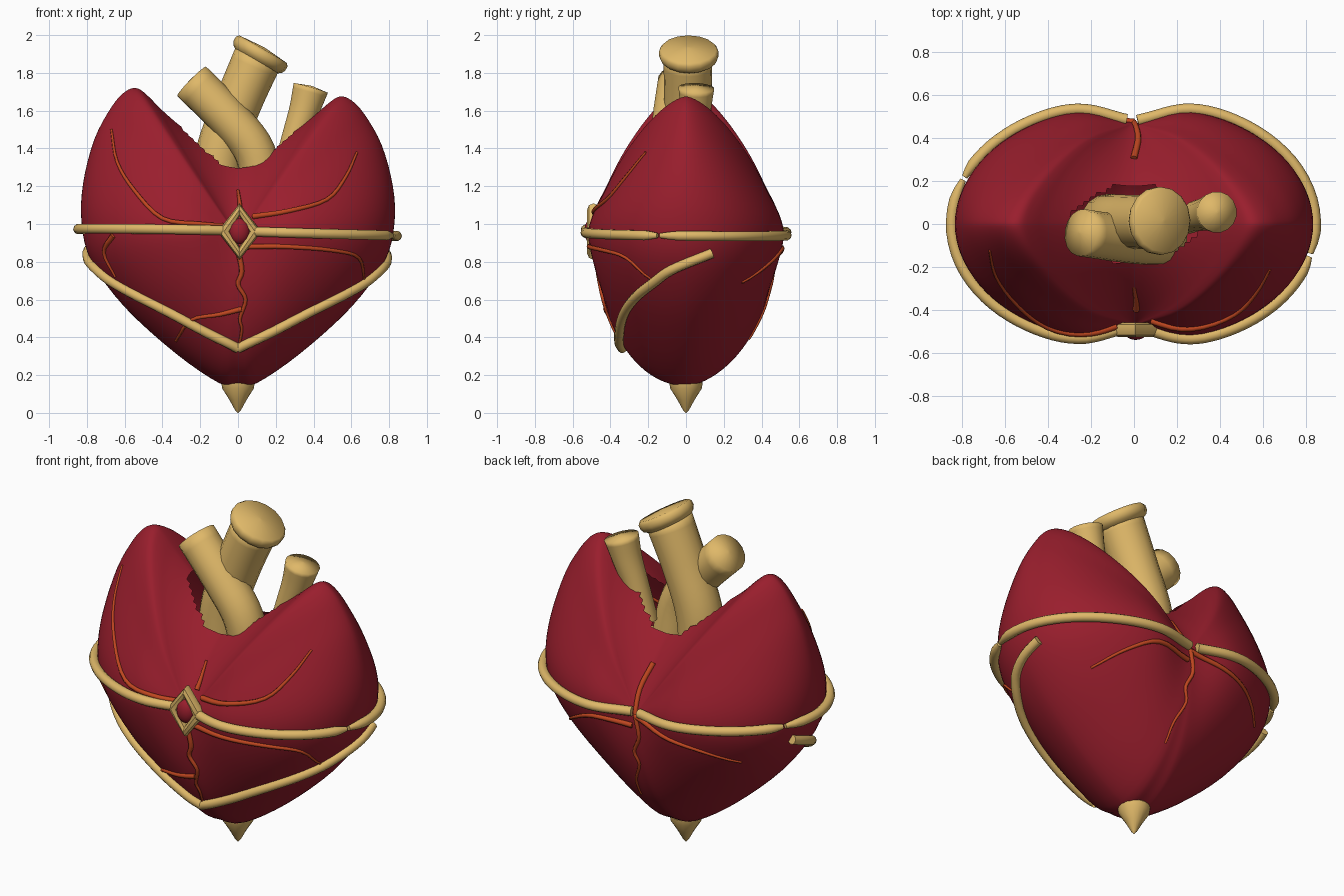
import bpy, bmesh
from math import sin, cos, pi, radians, exp, hypot
from mathutils import Vector
from mathutils.bvhtree import BVHTree

if "Cube" in bpy.data.objects:
    bpy.data.objects.remove(bpy.data.objects["Cube"])


def material(name, color):
    m = bpy.data.materials.new(name)
    m.use_nodes = True
    m.diffuse_color = (*color, 1)
    m.node_tree.nodes["Principled BSDF"].inputs["Base Color"].default_value = (*color, 1)
    return m


RED = material("deep red", (0.32, 0.013, 0.026))
GOLD = material("gold", (0.74, 0.48, 0.14))
ORANGE = material("vein orange", (0.52, 0.062, 0.014))


def finish(obj, angle=40):
    bpy.ops.object.select_all(action='DESELECT')
    obj.select_set(True)
    bpy.context.view_layer.objects.active = obj
    if obj.type == 'CURVE':
        bpy.ops.object.convert(target='MESH')
    bpy.ops.object.shade_smooth_by_angle(angle=radians(angle))


def mesh_object(name, bm, mat):
    bmesh.ops.recalc_face_normals(bm, faces=bm.faces)
    me = bpy.data.meshes.new(name)
    bm.to_mesh(me)
    bm.free()
    me.materials.append(mat)
    obj = bpy.data.objects.new(name, me)
    bpy.context.collection.objects.link(obj)
    return obj


def smooth_path(points, steps):
    """Catmull-Rom curve through the points."""
    p = [Vector(q) for q in points]
    p = [p[0] * 2 - p[1]] + p + [p[-1] * 2 - p[-2]]
    out = []
    for a, b, c, d in zip(p, p[1:], p[2:], p[3:]):
        for i in range(steps):
            t = i / steps
            out.append(0.5 * (2 * b + (c - a) * t + (2 * a - 5 * b + 4 * c - d) * t ** 2
                              + (3 * b - a - 3 * c + d) * t ** 3))
    return out + [p[-2]]


def tube(name, points, radii, mat, cyclic=False, sides=3, angle=40):
    cu = bpy.data.curves.new(name, 'CURVE')
    cu.dimensions = '3D'
    cu.bevel_depth = 1
    cu.bevel_resolution = sides
    cu.use_fill_caps = True
    sp = cu.splines.new('POLY')
    sp.points.add(len(points) - 1)
    sp.use_cyclic_u = cyclic
    for pt, co, r in zip(sp.points, points, radii):
        pt.co = (*co, 1)
        pt.radius = r
    cu.materials.append(mat)
    obj = bpy.data.objects.new(name, cu)
    bpy.context.collection.objects.link(obj)
    finish(obj, angle)


# Heart body: a front outline inflated forwards and backwards
MID = 0.93
half = [(0, .145), (.1, .158), (.33, .315), (.6, .56), (.775, .8), (.828, 1.0), (.82, 1.2),
        (.76, 1.42), (.67, 1.58), (.6, 1.655), (.54, 1.675), (.48, 1.64), (.4, 1.57),
        (.3, 1.495), (.2, 1.44), (.1, 1.405), (0, 1.39)]
right = smooth_path(half, 4)
outline = right + [Vector((-p.x, p.y)) for p in reversed(right[1:-1])]


def body_point(p, s, side):
    dx, dz = p.x, p.y - MID
    up = dz / hypot(dx, dz)
    w = min(1, abs(up) / 0.9)
    w = w * w * (3 - 2 * w)
    if up > 0:
        power, root = 2.2 - 1.12 * w, .5 + .15 * w
    else:
        power, root = 2.2, .5 + (.1 * w if side > 0 else 0)
    x, z = dx * s, dz * s
    crease = .17 * min(1, max(0, 1 + z / .7))
    lobe = 1 + crease * (1 - exp(-(x / .18) ** 2))
    y = .47 * lobe * max(0, 1 - s ** power) ** root
    if x < 0 and z > 0:
        z *= 1 + .06 * min(1, -x / .5)
    return x, side * y, z + MID


RINGS, OPEN_RING = 24, 14
bm = bmesh.new()
rim = [bm.verts.new(body_point(p, 1, 0)) for p in outline]
for side in (-1, 1):
    rings = [[bm.verts.new(body_point(p, sin(pi / 2 * i / RINGS), side)) for p in outline]
             for i in range(1, RINGS)] + [rim]
    centre = bm.verts.new((0, side * .47, MID))
    for j, p in enumerate(outline):
        k = (j + 1) % len(outline)
        # The valley stays open where the vessels enter
        mid_x = abs(p.x + outline[k].x) / 2
        first_open = OPEN_RING + int(7 * (mid_x / .3) ** 2) if p.y > MID and mid_x < .3 else RINGS
        bm.faces.new((centre, rings[0][j], rings[0][k]))
        for i, (a, b) in enumerate(zip(rings, rings[1:]), 1):
            if i < first_open:
                bm.faces.new((a[j], b[j], b[k], a[k]))
bmesh.ops.delete(bm, geom=[v for v in bm.verts if not v.link_faces], context='VERTS')
bm.normal_update()
surface = BVHTree.FromBMesh(bm)
finish(mesh_object("heart_body", bm, RED), 75)


def on_face(x, z, side):
    """Point on the front (-1) or back (1) surface."""
    hit = surface.ray_cast(Vector((x, 3 * side, z)), Vector((0, -side, 0)))[0]
    return hit or surface.find_nearest(Vector((x, 0, z)))[0]


def around(angle, z, lift):
    """Point around the body, angle in degrees from the front."""
    d = Vector((sin(radians(angle)), -cos(radians(angle)), 0))
    hit = surface.ray_cast(d * 3 + Vector((0, 0, z)), -d)[0]
    return hit + d * lift


# Surface veins, thinning towards the far end
front_veins = {
    "upper_right": [(-.08, .99), (-.2, 1.0), (-.4, 1.03), (-.55, 1.18), (-.64, 1.33), (-.67, 1.5)],
    "upper_left": [(.08, 1.04), (.27, 1.07), (.47, 1.13), (.57, 1.25), (.63, 1.38)],
    "upper_middle": [(.01, 1.05), (.01, 1.1), (0, 1.18)],
    "lower_left": [(.05, .88), (.25, .88), (.5, .86), (.64, .82), (.67, .7)],
    "lower_middle": [(0, .86), (.02, .75), (0, .68), (.04, .6), (.01, .5), (.02, .44), (0, .33)],
    "lower_right": [(.02, .55), (-.1, .52), (-.25, .49), (-.33, .38)],
    "side_right": [(-.66, .94), (-.71, .85), (-.65, .72)],
}
back_veins = {
    "middle": [(0, 1.17), (.02, 1.05), (0, .92), (-.02, .8), (.02, .7), (0, .62), (.05, .5), (.06, .39)],
    "left": [(.02, .86), (.25, .87), (.42, .79), (.55, .69)],
    "right": [(0, .92), (-.2, .87), (-.4, .82), (-.58, .74)],
}
for label, side, veins in (("front", -1, front_veins), ("back", 1, back_veins)):
    for name, pts in veins.items():
        path = [on_face(p.x, p.y, side) + Vector((0, side * .003, 0)) for p in smooth_path(pts, 4)]
        radii = [.016 - .010 * i / len(path) for i in range(len(path))]
        tube(f"{label}_vein_{name}", path, radii, ORANGE, sides=1, angle=70)

# Waist band in four lengths, pinched where they meet at the sides
for name, start, end in (("front_left", 9, 79.5), ("back_left", 80.5, 178),
                         ("front_right", -9, -104.5), ("back_right", -105.5, -176)):
    n = 28
    path, radii = [], []
    for i in range(n + 1):
        a = start + (end - start) * i / n
        z = .955 - .018 * sin(radians(a)) + .008 * cos(radians(a))
        path.append(around(a, z, .012 + .01 * abs(sin(radians(a)))))
        at_side = i if name.startswith("back") else n - i
        radii.append(.027 * min(1, .5 + .3 * at_side))
    tube("waist_band_" + name, path, radii, GOLD)

# Lower chevron band, one arm on each side
arm = smooth_path([(0, .34), (28, .43), (51, .54), (73, .67), (84, .755), (100, .845)], 6)
for name, sign in (("left", 1), ("right", -1)):
    path = [around(sign * p.x, p.y + (.02 * p.x / 100 if sign < 0 else 0), .014) for p in arm]
    tube("chevron_band_" + name, path, [.026] * len(path), GOLD)

# Jewel and diamond frame at the front
frame = [(.008, -.49, 1.075), (.09, -.49, .96), (.008, -.49, .845), (-.074, -.49, .96)]
tube("jewel_frame", frame, [.034] * 4, GOLD, cyclic=True, sides=2)
bm = bmesh.new()
bmesh.ops.create_uvsphere(bm, u_segments=20, v_segments=12, radius=1)
bmesh.ops.scale(bm, vec=(.054, .04, .068), verts=bm.verts)
bmesh.ops.translate(bm, vec=(.008, -.498, .962), verts=bm.verts)
finish(mesh_object("jewel", bm, RED))


# Vessels rising out of the valley, with softly shaded ends
def vessel(name, path, widths):
    cap = path[-1] + (path[-1] - path[-2]).normalized() * .012
    tube(name, path + [cap], widths + [.004], GOLD, sides=6, angle=120)


def curved_vessel(name, pts, radii):
    vessel(name, smooth_path(pts, 5), [v.x for v in smooth_path([(r, 0) for r in radii], 5)])


curved_vessel("main_vessel", [(-.12, .01, 1.15), (-.09, .01, 1.4), (0, .01, 1.64), (.105, .01, 1.88)],
              [.13, .128, .125, .13])
top, axis = Vector((.133, .015, 1.925)), Vector((.5, .01, .86)).normalized()
steps = [(-.075, .125), (-.06, .148), (-.04, .158), (-.015, .158), (0, .146)]
vessel("main_vessel_rim", [top + axis * d for d, r in steps], [r for d, r in steps])
curved_vessel("crossing_vessel",
              [(.14, -.07, 1.15), (.09, -.08, 1.38), (-.04, -.07, 1.55), (-.245, -.04, 1.755)],
              [.11, .11, .11, .11])
curved_vessel("small_vessel", [(.25, .03, 1.25), (.3, .04, 1.45), (.35, .05, 1.6), (.385, .055, 1.72)],
              [.075, .072, .082, .096])

# Pointed tip below the body
tube("tip_point", [(0, 0, z) for z in (0, .015, .07, .13, .16, .2)],
     [.003, .016, .046, .084, .088, .06], GOLD, sides=6)
